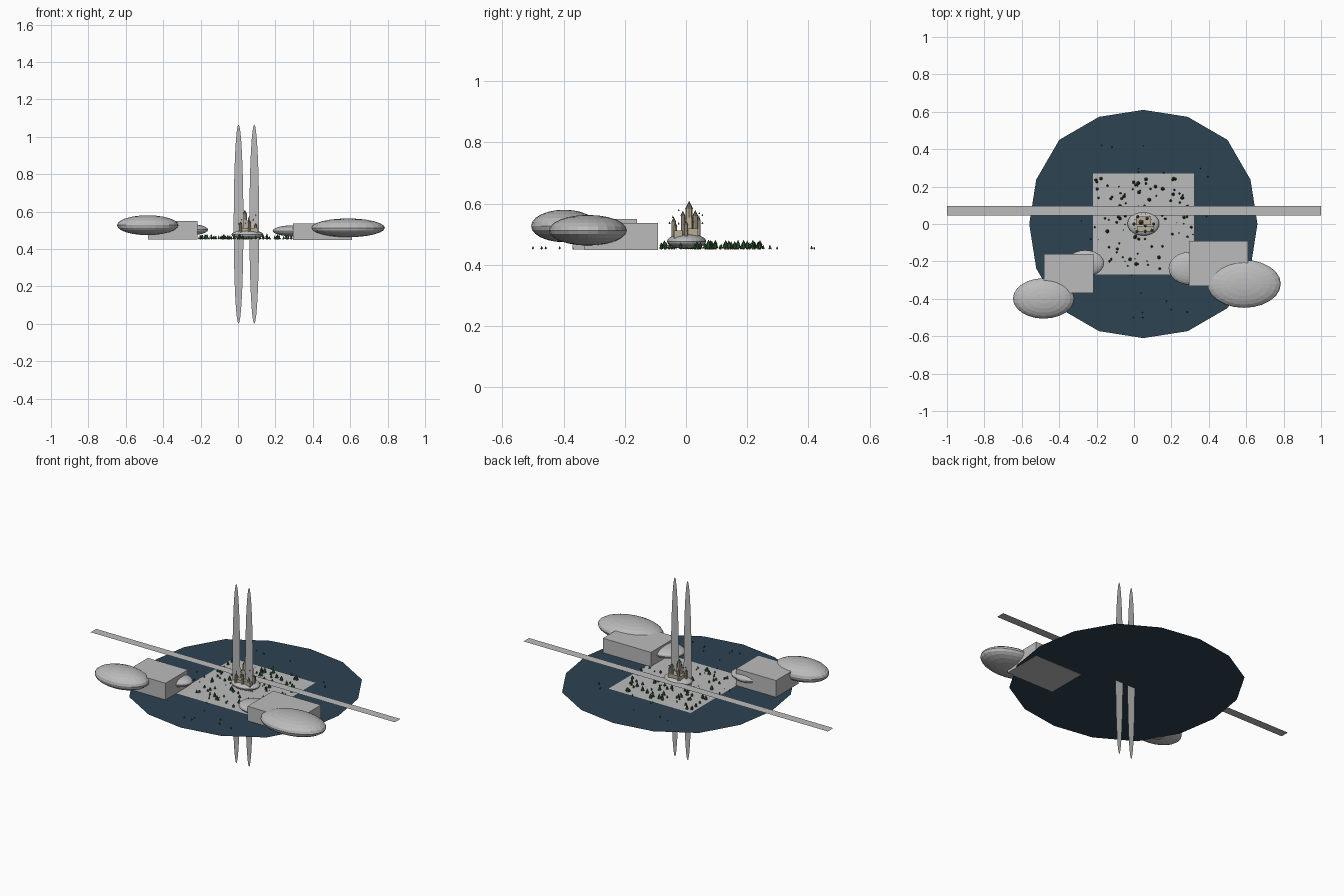
import bpy, bmesh, math, random
from mathutils import Matrix, Vector

if "Cube" in bpy.data.objects:
    bpy.data.objects.remove(bpy.data.objects["Cube"])

random.seed(7)
CX = 0.05      # centre of the lake
GZ = 0.45      # ground height


def mat(name, rgb):
    m = bpy.data.materials.new(name)
    m.diffuse_color = (*rgb, 1)
    m.use_nodes = True
    m.node_tree.nodes["Principled BSDF"].inputs["Base Color"].default_value = m.diffuse_color
    return m


GREY = mat("pale grey", (0.5, 0.5, 0.5))
BLUE = mat("lake blue", (0.026, 0.056, 0.085))
GREEN = mat("pine green", (0.025, 0.085, 0.028))
BARK = mat("bark brown", (0.09, 0.05, 0.03))
STONE = mat("sand stone", (0.48, 0.42, 0.31))
ROOF = mat("roof grey brown", (0.2, 0.17, 0.14))


def finish(name, bm, *mats):
    me = bpy.data.meshes.new(name)
    bm.to_mesh(me)
    bm.free()
    for m in mats:
        me.materials.append(m)
    ob = bpy.data.objects.new(name, me)
    bpy.context.collection.objects.link(ob)
    return ob


def paint(verts, index):
    for f in {f for v in verts for f in v.link_faces}:
        f.material_index = index


def add_cone(bm, x, y, z, h, r1, r2, n, index=0):
    r = bmesh.ops.create_cone(bm, cap_ends=True, segments=n, radius1=r1, radius2=r2,
                              depth=h, matrix=Matrix.Translation((x, y, z + h / 2)))
    paint(r["verts"], index)


def add_box(bm, x0, x1, y0, y1, z0, z1, index=0):
    m = Matrix.Translation(((x0 + x1) / 2, (y0 + y1) / 2, (z0 + z1) / 2))
    m = m @ Matrix.Diagonal((x1 - x0, y1 - y0, z1 - z0, 1))
    paint(bmesh.ops.create_cube(bm, size=1, matrix=m)["verts"], index)


def flat(name, pts, m):
    bm = bmesh.new()
    bm.faces.new([bm.verts.new(p) for p in pts])
    return finish(name, bm, m)


def pod(name, c, r):
    bm = bmesh.new()
    bmesh.ops.create_uvsphere(bm, u_segments=24, v_segments=12, radius=1,
                              matrix=Matrix.Translation(c) @ Matrix.Diagonal((*r, 1)))
    return finish(name, bm, GREY)


def block(name, *ext):
    bm = bmesh.new()
    add_box(bm, *ext)
    return finish(name, bm, GREY)


# Lake: sixteen-sided flat disc, a little fuller on the diagonals
radii = (0.61, 0.62, 0.636, 0.62)
flat("lake", [(CX + radii[i % 4] * math.cos(i * math.pi / 8),
               radii[i % 4] * math.sin(i * math.pi / 8), GZ) for i in range(16)], BLUE)

# Square island
flat("island", [(CX + sx * 0.27, sy * 0.27, GZ + 0.002)
                for sx, sy in ((-1, -1), (1, -1), (1, 1), (-1, 1))], GREY)

# Long thin horizontal strip
flat("long_strip", [(-1, 0.045, 0.485), (1, 0.045, 0.485),
                    (1, 0.097, 0.485), (-1, 0.097, 0.485)], GREY)

# Two tall flat blades
for i, x in enumerate((0.003, 0.087)):
    flat(f"blade_{i + 1}", [(x + 0.026 * math.cos(a), -0.02, 0.533 + 0.533 * math.sin(a))
                            for a in (k * math.tau / 32 for k in range(32))], GREY)

# Side blocks and rounded pods
block("left_block", -0.48, -0.217, -0.37, -0.16, GZ + 0.001, 0.55)
block("right_block", 0.295, 0.61, -0.332, -0.092, GZ - 0.001, 0.536)
pod("left_outer_pod", (-0.483, -0.398, 0.527), (0.164, 0.108, 0.053))
pod("left_inner_pod", (-0.26, -0.21, 0.503), (0.1, 0.07, 0.03))
pod("right_outer_pod", (0.588, -0.32, 0.513), (0.197, 0.128, 0.05))
pod("right_inner_pod", (0.30, -0.237, 0.497), (0.115, 0.088, 0.03))
pod("castle_mound", (CX, 0.002, 0.477), (0.085, 0.064, 0.025))

# Castle: keep, walls, roofed towers and small pinnacles
bm = bmesh.new()
add_box(bm, 0.015, 0.108, -0.04, -0.012, 0.485, 0.512)
add_box(bm, 0.01, 0.09, -0.005, 0.04, 0.485, 0.518)
add_box(bm, 0.026, 0.05, -0.006, 0.02, 0.5, 0.555)
towers = ((0.037, 0.01, 0.583, 0.011), (0.0, 0.0, 0.535, 0.007), (0.02, 0.04, 0.545, 0.007),
          (0.07, 0.03, 0.56, 0.008), (0.105, 0.0, 0.53, 0.007), (0.06, -0.04, 0.54, 0.007),
          (0.015, -0.04, 0.53, 0.007), (0.095, -0.035, 0.525, 0.006), (0.06, -0.01, 0.56, 0.007))
for x, y, top, r in towers:
    add_cone(bm, x, y, 0.48, top - 0.48, r, r, 8)
    add_cone(bm, x, y, top, 2.4 * r, r * 1.2, 0, 8, 1)
for k in range(14):
    a = k * math.tau / 14
    add_cone(bm, CX + 0.05 * math.cos(a), 0.055 * math.sin(a),
             random.uniform(0.53, 0.585), 0.008, 0.003, 0, 4, 1)
finish("castle", bm, STONE, ROOF)

# Pine trees: full-sized on the island, small ones around it
bm = bmesh.new()
blocked = ((-0.5, -0.14, -0.4, -0.12), (0.17, 0.65, -0.4, -0.07))


def tree(x, y, s):
    if any(a < x < b and c < y < d for a, b, c, d in blocked):
        return
    if math.hypot((x - CX) / 0.09, y / 0.07) < 1:
        return
    add_cone(bm, x, y, GZ, 0.2 * s, 0.08 * s, 0.08 * s, 5, 1)
    add_cone(bm, x, y, GZ + 0.15 * s, 0.5 * s, 0.32 * s, 0.08 * s, 6)
    add_cone(bm, x, y, GZ + 0.5 * s, 0.5 * s, 0.24 * s, 0, 6)


for _ in range(115):
    tree(random.uniform(-0.21, 0.31), random.uniform(-0.25, 0.25), random.uniform(0.014, 0.033))
for _ in range(45):
    tree(random.gauss(0.08, 0.19), max(-0.5, min(0.42, random.gauss(0, 0.26))),
         random.uniform(0.007, 0.016))
finish("pine_trees", bm, GREEN, BARK)
